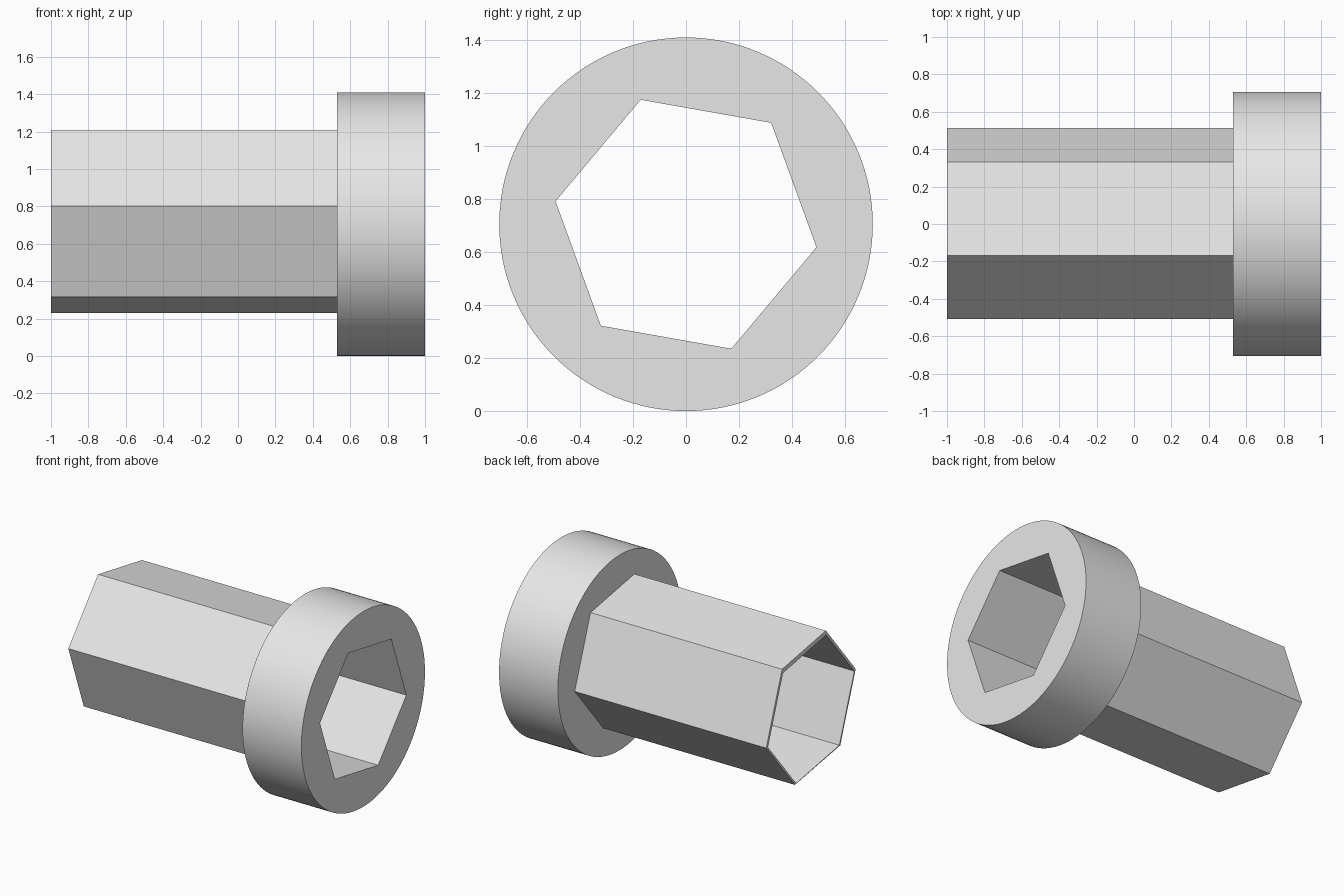
import bpy, bmesh
from math import sin, cos, tau, radians

cube = bpy.data.objects.get("Cube")
if cube:
    bpy.data.objects.remove(cube)

AXIS_Z = 0.705          # height of the sleeve axis
HEAD_R = 0.705
TUBE_END, HEAD_BACK, HEAD_FRONT = -1.0, 0.53, 1.0

# Cross-sections in (y, z) about the axis
bore = [(0.5 * cos(radians(a)), 0.5 * sin(radians(a))) for a in range(50, 410, 60)]
# The outside is slightly off-centre, leaving the top wall thicker
shell = [(0.332, 0.415), (-0.168, 0.503), (-0.508, 0.097),
         (-0.332, -0.388), (0.185, -0.476), (0.513, -0.085)]
rim = [(HEAD_R * cos(tau * i / 128), HEAD_R * sin(tau * i / 128)) for i in range(128)]

bm = bmesh.new()


def ring(section, x):
    """Closed loop of vertices at one station along the axis."""
    verts = [bm.verts.new((x, y, z + AXIS_Z)) for y, z in section]
    edges = [bm.edges.new((v, verts[i - 1])) for i, v in enumerate(verts)]
    return verts, edges


def wall(a, b):
    """Straight sides between two matching loops."""
    va, vb = a[0], b[0]
    for i in range(len(va)):
        bm.faces.new((va[i - 1], va[i], vb[i], vb[i - 1]))


def annulus(outer, inner):
    """Flat face with a hole."""
    bmesh.ops.triangle_fill(bm, edges=outer[1] + inner[1],
                            use_beauty=True, normal=(1, 0, 0))


bore_end, bore_front = ring(bore, TUBE_END), ring(bore, HEAD_FRONT)
shell_end, shell_back = ring(shell, TUBE_END), ring(shell, HEAD_BACK)
rim_back, rim_front = ring(rim, HEAD_BACK), ring(rim, HEAD_FRONT)

# Hexagonal tube, round head and the bore through both
wall(bore_end, bore_front)
wall(shell_end, shell_back)
wall(rim_back, rim_front)
wall(bore_end, shell_end)
annulus(rim_back, shell_back)
annulus(rim_front, bore_front)
bmesh.ops.recalc_face_normals(bm, faces=bm.faces)

mesh = bpy.data.meshes.new("hex_sleeve_with_round_head")
bm.to_mesh(mesh)
bm.free()
sleeve = bpy.data.objects.new("hex_sleeve_with_round_head", mesh)
bpy.context.collection.objects.link(sleeve)

# Plain grey
grey = bpy.data.materials.new("light_grey")
grey.use_nodes = True
colour = (0.8, 0.8, 0.8, 1)
grey.diffuse_color = colour
next(n for n in grey.node_tree.nodes
     if n.type == 'BSDF_PRINCIPLED').inputs["Base Color"].default_value = colour
mesh.materials.append(grey)

# Smooth rim, sharp corners
bpy.ops.object.select_all(action='DESELECT')
sleeve.select_set(True)
bpy.context.view_layer.objects.active = sleeve
bpy.ops.object.shade_smooth_by_angle(angle=radians(30))
